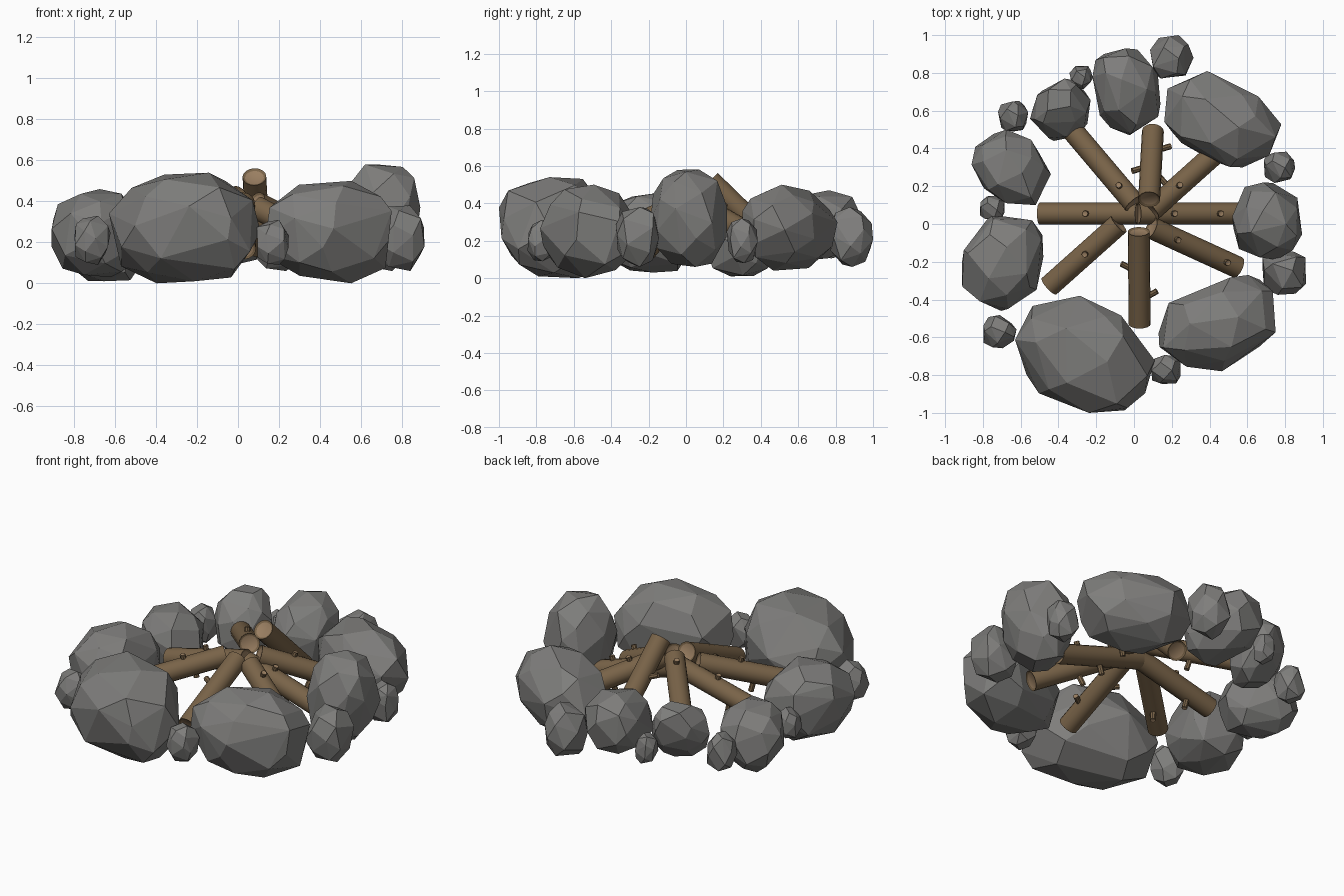
import bpy, bmesh, math, random
from mathutils import Vector, Matrix

if "Cube" in bpy.data.objects:
    bpy.data.objects.remove(bpy.data.objects["Cube"])


def material(name, rgb):
    m = bpy.data.materials.new(name)
    m.diffuse_color = (*rgb, 1)
    m.use_nodes = True
    m.node_tree.nodes["Principled BSDF"].inputs["Base Color"].default_value = m.diffuse_color
    return m


STONE = material("stone", (0.21, 0.207, 0.2))
BARK = material("bark", (0.19, 0.125, 0.065))
CUT = material("cut_wood", (0.32, 0.21, 0.12))


def finish(bm, name, mats):
    me = bpy.data.meshes.new(name)
    bm.to_mesh(me)
    bm.free()
    for m in mats:
        me.materials.append(m)
    ob = bpy.data.objects.new(name, me)
    bpy.context.collection.objects.link(ob)
    return ob


def rock(name, x0, x1, y0, y1, z0, z1, yaw=0, stretch=1.0, lean=0.0, n=32, seed=0):
    """Faceted hull of jittered, slightly boxy sphere points, fitted to a box."""
    random.seed(seed)
    turn = Matrix.Rotation(math.radians(yaw), 3, 'Z')
    outward = Vector((x0 + x1, y0 + y1, 0)).normalized()
    pts = []
    for i in range(n):
        h = 1 - 2 * (i + 0.5) / n
        a = i * 2.39996 + random.uniform(-0.3, 0.3)
        r = math.sqrt(1 - h * h)
        p = Vector([math.copysign(abs(c) ** 0.87, c)
                    for c in (r * math.cos(a), r * math.sin(a), h)])
        p *= random.uniform(0.95, 1.06)
        p.x *= stretch
        p = turn @ p
        p.z += lean * p.dot(outward)      # tip the stone outwards
        pts.append(p)
    lo = [min(p[k] for p in pts) for k in range(3)]
    hi = [max(p[k] for p in pts) for k in range(3)]
    box = ((x0, x1), (y0, y1), (z0, z1))
    bm = bmesh.new()
    for p in pts:
        bm.verts.new([b[0] + (p[k] - lo[k]) / (hi[k] - lo[k]) * (b[1] - b[0])
                      for k, b in enumerate(box)])
    bmesh.ops.convex_hull(bm, input=bm.verts[:])
    loose = [v for v in bm.verts if not v.link_faces]
    bmesh.ops.delete(bm, geom=loose, context='VERTS')
    bmesh.ops.dissolve_limit(bm, angle_limit=math.radians(7),
                             verts=bm.verts[:], edges=bm.edges[:])
    bmesh.ops.recalc_face_normals(bm, faces=bm.faces[:])
    return finish(bm, name, [STONE])


def stick(bm, a, b, r, sides, rim):
    """Cylinder from a to b with a recessed cut face on both ends."""
    d = b - a
    mat = Matrix.Translation((a + b) / 2) @ d.to_track_quat('Z', 'Y').to_matrix().to_4x4()
    res = bmesh.ops.create_cone(bm, cap_ends=True, segments=sides, radius1=r,
                                radius2=r, depth=d.length, matrix=mat)
    caps = {f for v in res['verts'] for f in v.link_faces if len(f.verts) > 4}
    for f in caps:
        bmesh.ops.inset_individual(bm, faces=[f], thickness=r * rim, depth=-r * 0.12)
        f.material_index = 1


def log(name, a, b, twigs):
    a, b = Vector(a), Vector(b)
    bm = bmesh.new()
    stick(bm, a, b, 0.058, 16, 0.2)
    axis = (b - a).normalized()
    side = axis.cross(Vector((0, 0, 1))).normalized()
    up = side.cross(axis)
    # twig stubs: (position along log, angle round log, length, slant)
    for t, ang, ln, slant in twigs:
        out = side * math.cos(math.radians(ang)) + up * math.sin(math.radians(ang))
        p = a.lerp(b, t)
        stick(bm, p, p + (out + axis * slant).normalized() * (0.05 + ln), 0.016, 8, 0.2)
    ob = finish(bm, name, [BARK, CUT])
    bpy.context.view_layer.objects.active = ob
    ob.select_set(True)
    bpy.ops.object.shade_smooth_by_angle(angle=math.radians(35))
    ob.select_set(False)


# Ring of large stones: box, yaw, stretch, outward lean
big = [
    (-0.63, 0.11, -1.0, -0.38, 0.0, 0.54, -28, 1.3, 0),
    (0.13, 0.75, -0.78, -0.27, 0.0, 0.50, 32, 1.35, 0),
    (0.52, 0.89, -0.19, 0.22, 0.06, 0.58, 90, 1.1, 0.1),
    (0.16, 0.78, 0.30, 0.81, 0.04, 0.50, -35, 1.4, 0),
    (-0.22, 0.14, 0.47, 0.93, 0.09, 0.47, 108, 1.35, 0.15),
    (-0.55, -0.23, 0.44, 0.77, 0.09, 0.44, 30, 1.1, 0.35),
    (-0.86, -0.44, 0.10, 0.50, 0.01, 0.39, -28, 1.25, 0),
    (-0.91, -0.48, -0.46, 0.05, 0.03, 0.46, 75, 1.25, 0),
]
for i, r in enumerate(big):
    rock(f"large_stone_{i + 1}", *r, seed=20 + i)

# Small filler stones: x, y, z, radius, half height
small = [
    (0.20, 0.885, 0.22, 0.115, 0.16), (-0.28, 0.775, 0.195, 0.062, 0.09),
    (-0.64, 0.57, 0.195, 0.08, 0.11), (-0.75, 0.085, 0.21, 0.065, 0.09),
    (-0.71, -0.57, 0.21, 0.088, 0.12), (0.17, -0.77, 0.20, 0.077, 0.11),
    (0.795, -0.26, 0.22, 0.115, 0.16), (0.77, 0.30, 0.20, 0.083, 0.12),
]
for i, (x, y, z, r, h) in enumerate(small):
    rock(f"small_stone_{i + 1}", x - r, x + r, y - r, y + r, z - h, z + h, n=22, seed=40 + i)

# Logs leaning in to the middle: inner end, outer end, twig stubs
log("log_back", (0.08, 0.13, 0.52), (0.10, 0.49, 0.17), [(0.5, 180, 0.06, -0.5), (0.7, 0, 0.06, 0.5)])
log("log_front", (0.025, -0.04, 0.39), (0.03, -0.53, 0.17), [(0.45, 0, 0.06, -0.6), (0.75, 180, 0.06, -0.6)])
log("log_right", (0.02, 0.055, 0.34), (0.60, 0.055, 0.16), [(0.3, 90, 0.03, 0), (0.72, 90, 0.03, 0), (0.5, -90, 0.06, 0)])
log("log_left", (0.02, 0.055, 0.35), (-0.50, 0.055, 0.22), [(0.5, 90, 0.03, 0), (0.7, -90, 0.06, 0)])
log("log_front_left", (-0.08, 0.0, 0.37), (-0.45, -0.33, 0.24), [(0.45, 90, 0.03, 0), (0.65, -90, 0.06, 0)])
log("log_front_right", (0.09, -0.02, 0.37), (0.55, -0.23, 0.13), [(0.25, 90, 0.03, 0), (0.82, 90, 0.03, 0), (0.5, -90, 0.06, 0)])
log("log_back_right", (0.09, 0.07, 0.39), (0.47, 0.41, 0.20), [(0.35, 90, 0.03, 0), (0.3, 180, 0.06, 0), (0.6, -90, 0.06, 0)])
log("log_back_left", (0.0, 0.11, 0.42), (-0.33, 0.50, 0.26), [(0.2, 90, 0.03, 0), (0.5, -90, 0.06, 0)])
